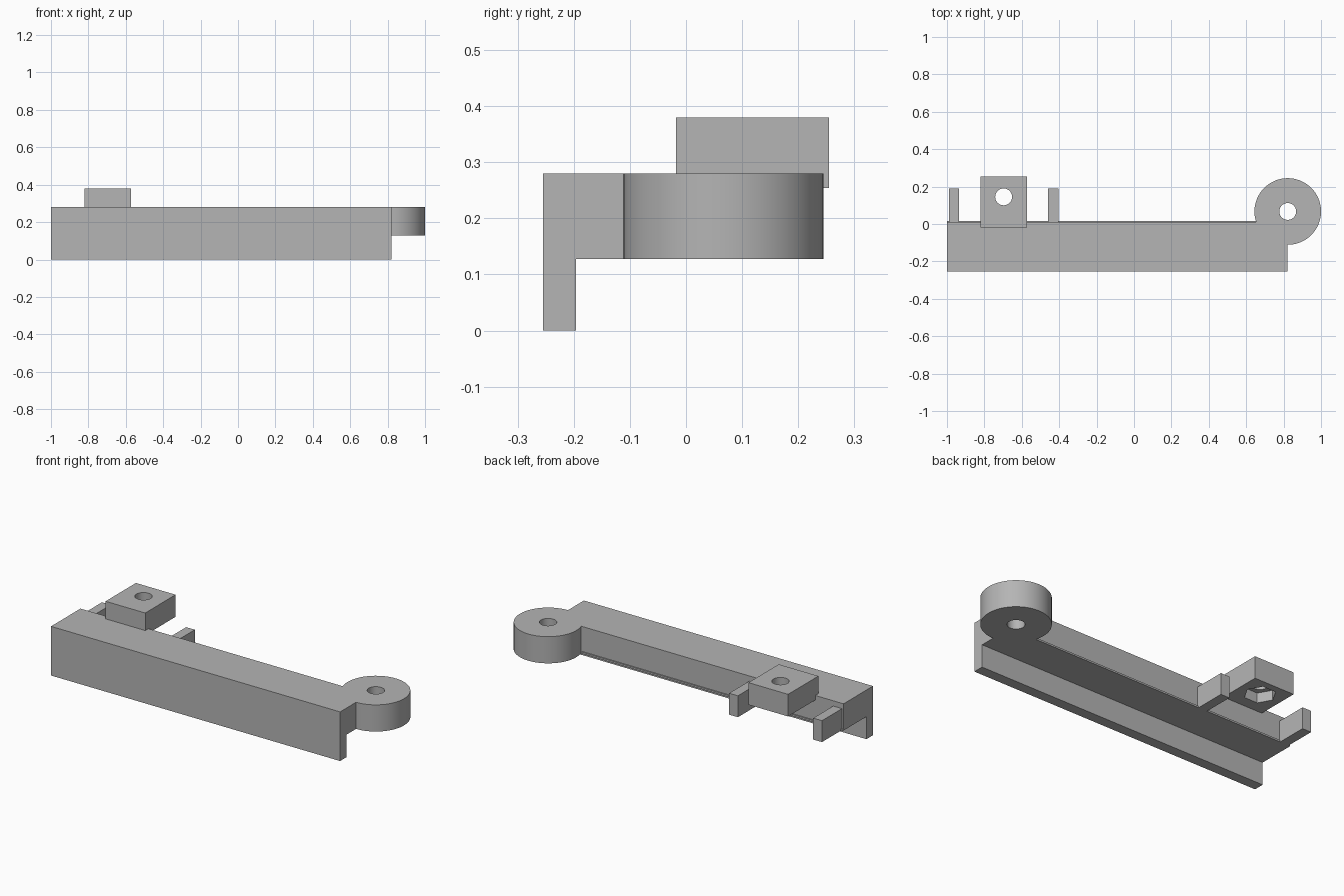
import bpy, bmesh, math
from math import sin, cos, pi

cube = bpy.data.objects.get("Cube")
if cube:
    bpy.data.objects.remove(cube, do_unlink=True)

grey = bpy.data.materials.new("plain grey")
grey.use_nodes = True
colour = (0.46, 0.46, 0.46, 1)
grey.diffuse_color = colour
grey.node_tree.nodes["Principled BSDF"].inputs["Base Color"].default_value = colour


def prism(name, outline, z0, z1):
    """Extrude a flat outline from z0 up to z1."""
    bm = bmesh.new()
    base = bm.faces.new([bm.verts.new((x, y, z0)) for x, y in outline])
    top = bmesh.ops.extrude_face_region(bm, geom=[base])["geom"]
    bmesh.ops.translate(bm, vec=(0, 0, z1 - z0),
                        verts=[v for v in top if isinstance(v, bmesh.types.BMVert)])
    bmesh.ops.recalc_face_normals(bm, faces=bm.faces)
    mesh = bpy.data.meshes.new(name)
    bm.to_mesh(mesh)
    bm.free()
    mesh.materials.append(grey)
    obj = bpy.data.objects.new(name, mesh)
    bpy.context.collection.objects.link(obj)
    return obj


def box(name, x0, x1, y0, y1, z0, z1):
    return prism(name, [(x0, y0), (x1, y0), (x1, y1), (x0, y1)], z0, z1)


def arc(cx, cy, r, start, end, steps):
    angles = [start + (end - start) * i / steps for i in range(steps + 1)]
    return [(cx + r * cos(a), cy + r * sin(a)) for a in angles]


def ring(cx, cy, r, sides):
    return arc(cx, cy, r, 0, 2 * pi, sides)[:-1]


def combine(target, other, operation):
    """Apply a boolean and remove the helper."""
    mod = target.modifiers.new(operation.lower(), "BOOLEAN")
    mod.operation, mod.solver, mod.object = operation, "EXACT", other
    bpy.context.view_layer.objects.active = target
    bpy.ops.object.modifier_apply(modifier=mod.name)
    bpy.data.objects.remove(other, do_unlink=True)


def smooth(obj):
    bpy.ops.object.select_all(action="DESELECT")
    obj.select_set(True)
    bpy.context.view_layer.objects.active = obj
    bpy.ops.object.shade_smooth_by_angle(angle=math.radians(30))


FRONT, BACK = -0.255, 0.01
UNDER, TOP = 0.128, 0.28

# Arm with a round pivot boss at its left end
bx, by, br = 0.822, 0.067, 0.178
join = pi + math.asin((by - BACK) / br)
outline = [(-1, FRONT), (bx, FRONT)]
outline += arc(bx, by, br, -pi / 2, join, 56)
outline += [(-1, BACK)]
arm = prism("arm_with_pivot", outline, UNDER, TOP)

# Front wall hanging below the arm
combine(arm, box("front_wall", -1, bx, FRONT, -0.196, 0, 0.2), "UNION")

# Pivot hole
combine(arm, prism("pivot_hole", ring(bx, by, 0.045, 48), 0.05, 0.4), "DIFFERENCE")
smooth(arm)

# Thin lip along the lower back edge
box("back_lip", -1, 0.66, BACK - 0.01, BACK + 0.007, UNDER, UNDER + 0.01)

# Two guide tabs behind the arm
for side, x in (("right", -0.99), ("left", -0.46)):
    box(side + "_guide_tab", x, x + 0.055, BACK - 0.01, 0.19, UNDER, 0.25)

# Mounting block with a bolt hole and a six-sided nut pocket below
hx, hy = -0.697, 0.145
block = box("mounting_block", -0.822, -0.572, -0.018, 0.255, 0.254, 0.38)
combine(block, prism("bolt_hole", ring(hx, hy, 0.045, 48), 0.2, 0.45), "DIFFERENCE")
combine(block, prism("nut_pocket", ring(hx, hy, 0.082, 6), 0.2, 0.31), "DIFFERENCE")
smooth(block)
